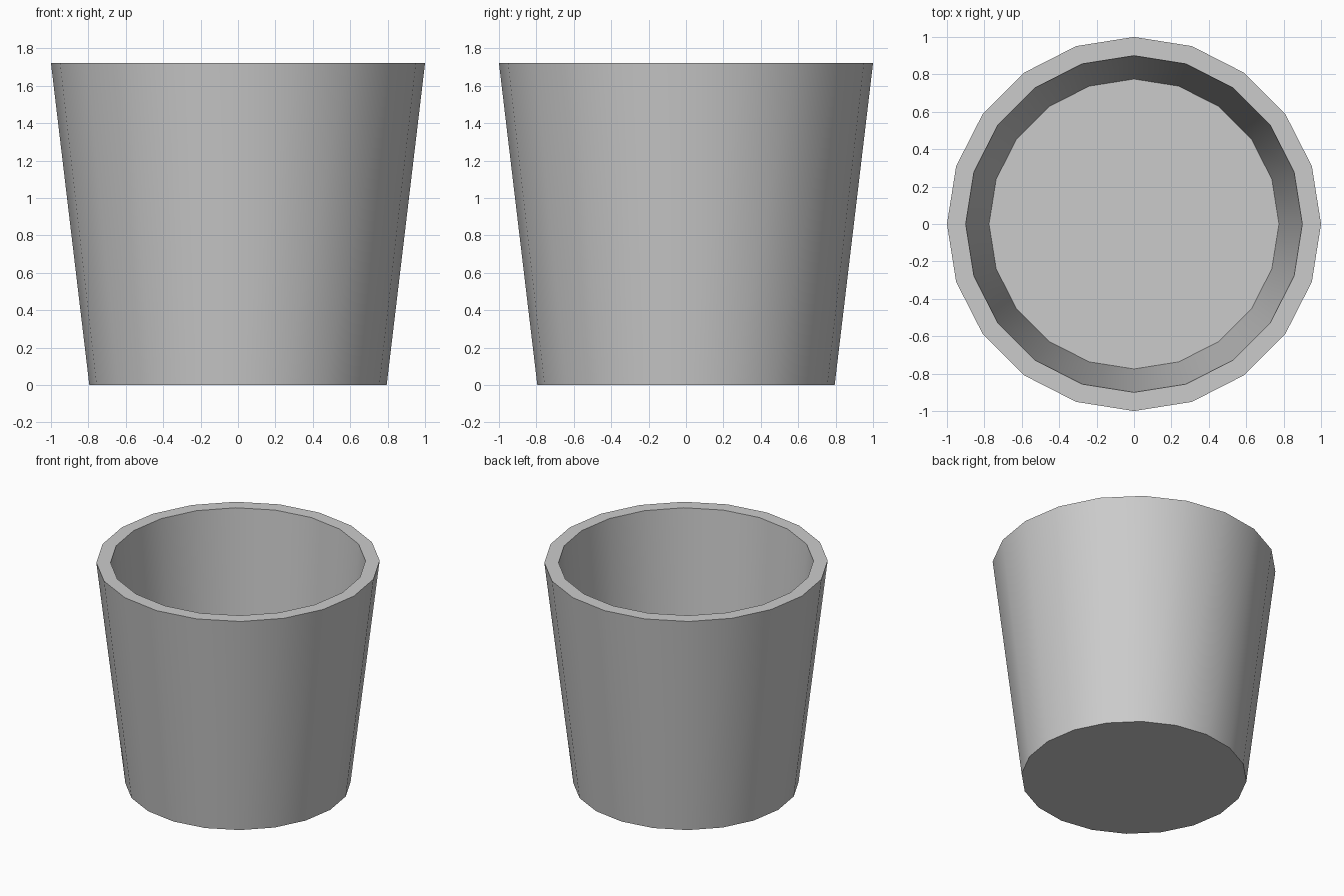
import bpy, bmesh, math

if "Cube" in bpy.data.objects:
    bpy.data.objects.remove(bpy.data.objects["Cube"])

SIDES = 20
# (radius, height) rings: outer base, outer rim, inner rim, inner floor
PROFILE = [(0.795, 0.0), (1.0, 1.72), (0.9, 1.72), (0.775, 0.1)]

bm = bmesh.new()
rings = [[bm.verts.new((r * math.cos(math.tau * i / SIDES),
                        r * math.sin(math.tau * i / SIDES), z))
          for i in range(SIDES)] for r, z in PROFILE]

# outer wall, flat rim and inner wall
for a, b in zip(rings, rings[1:]):
    for i in range(SIDES):
        j = (i + 1) % SIDES
        bm.faces.new((a[i], a[j], b[j], b[i]))

# underside and inner floor
bm.faces.new(rings[0][::-1])
bm.faces.new(rings[-1])

mesh = bpy.data.meshes.new("tapered_bucket")
bm.to_mesh(mesh)
bm.free()
bucket = bpy.data.objects.new("tapered_bucket", mesh)
bpy.context.collection.objects.link(bucket)

# smooth walls with crisp rim and base edges
bpy.context.view_layer.objects.active = bucket
bucket.select_set(True)
bpy.ops.object.shade_smooth_by_angle(angle=math.radians(30))
